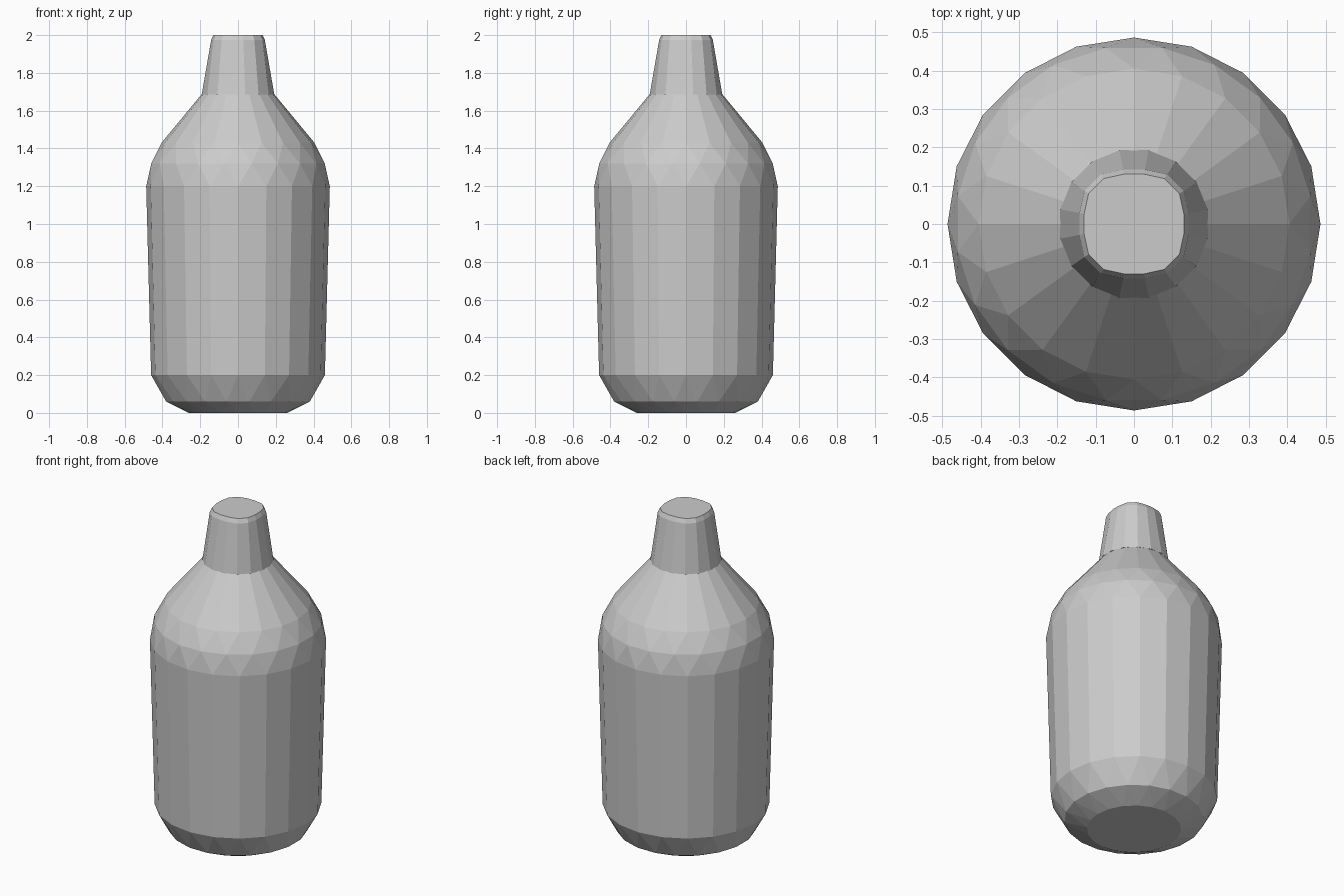
import bpy
import bmesh
from math import cos, sin, pi

if "Cube" in bpy.data.objects:
    bpy.data.objects.remove(bpy.data.objects["Cube"], do_unlink=True)

grey = bpy.data.materials.new("plain_grey")
grey.use_nodes = True
grey.diffuse_color = (0.6, 0.6, 0.6, 1)
grey.node_tree.nodes["Principled BSDF"].inputs["Base Color"].default_value = (0.6, 0.6, 0.6, 1)


def round_section(radius, angle):
    return radius


def octagon_section(half, angle):
    # Square with chamfered corners
    c, s = abs(cos(angle)), abs(sin(angle))
    return min(half / max(c, s), 1.52 * half / (c + s))


def loft(name, sides, rings):
    """Rings are (size, height, twist in half steps, section shape)."""
    bm = bmesh.new()
    loops = []
    for size, z, twist, section in rings:
        loop = []
        for i in range(sides):
            a = 2 * pi * (i + twist / 2) / sides
            r = section(size, a)
            loop.append(bm.verts.new((r * cos(a), r * sin(a), z)))
        loops.append(loop)
    for k in range(len(rings) - 1):
        low, up = loops[k], loops[k + 1]
        t0, t1 = rings[k][2], rings[k + 1][2]
        for i in range(sides):
            j = (i + 1) % sides
            if t0 == t1:
                bm.faces.new((low[i], low[j], up[j], up[i]))
            elif t1 > t0:
                bm.faces.new((low[i], low[j], up[i]))
                bm.faces.new((low[j], up[j], up[i]))
            else:
                bm.faces.new((low[i], low[j], up[j]))
                bm.faces.new((low[i], up[j], up[i]))
    bm.faces.new(loops[0][::-1])
    bm.faces.new(loops[-1])
    mesh = bpy.data.meshes.new(name)
    bm.to_mesh(mesh)
    bm.free()
    mesh.materials.append(grey)
    obj = bpy.data.objects.new(name, mesh)
    bpy.context.collection.objects.link(obj)
    return obj


# Faceted bottle body with zigzag bands at the base and shoulder
loft("bottle_body", 20, [
    (0.26, 0.0, 0, round_section),
    (0.385, 0.06, 1, round_section),
    (0.46, 0.2, 0, round_section),
    (0.486, 1.2, 0, round_section),
    (0.465, 1.32, 1, round_section),
    (0.405, 1.43, 0, round_section),
    (0.19, 1.69, 0, round_section),
])

# Tapered neck, round at the base and chamfered square at the top
loft("bottle_neck", 16, [
    (0.196, 1.685, 1, round_section),
    (0.142, 1.975, 1, octagon_section),
    (0.13, 2.0, 1, octagon_section),
])
